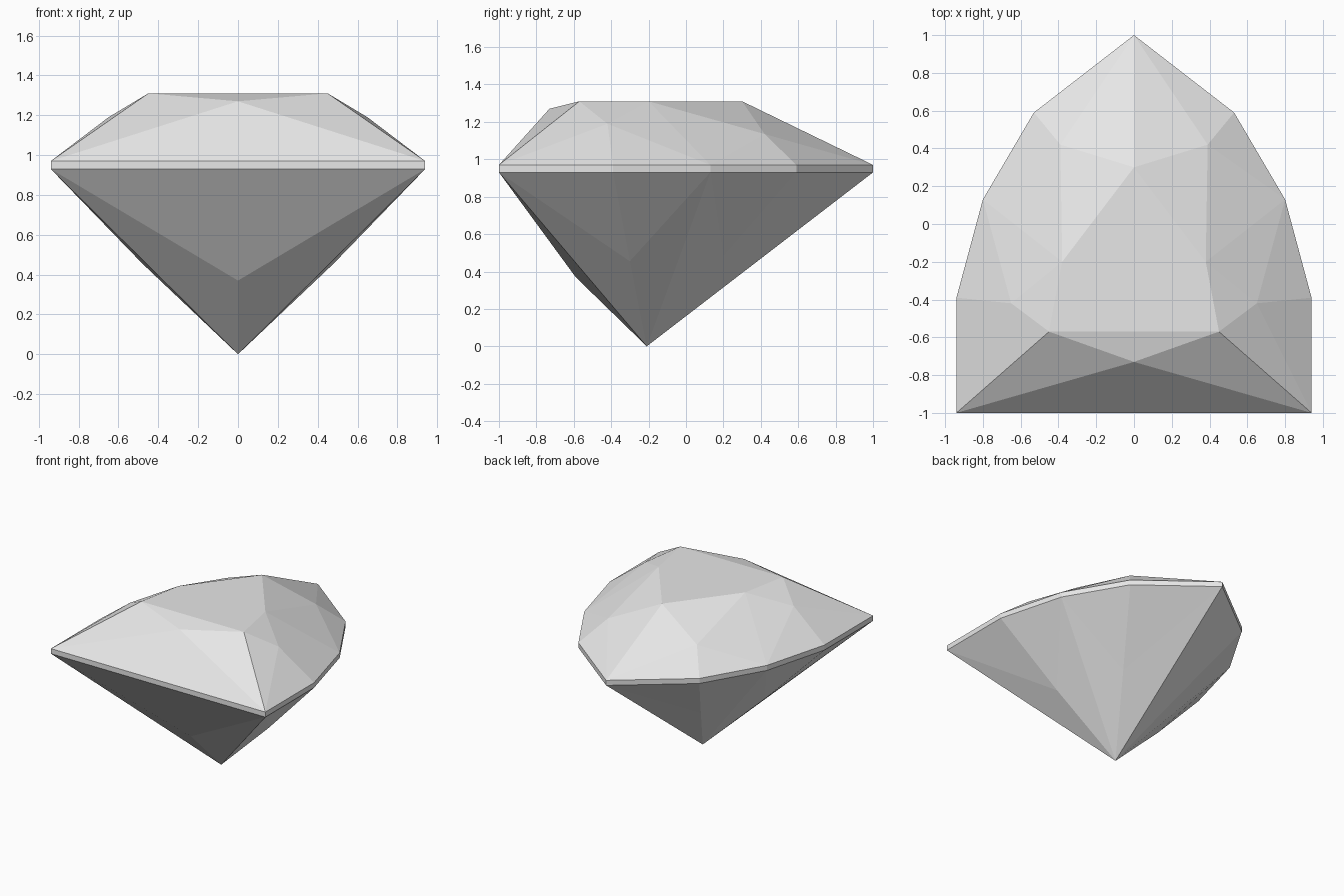
import bpy
import bmesh
import math

cube = bpy.data.objects.get("Cube")
if cube:
    bpy.data.objects.remove(cube, do_unlink=True)

GIRDLE_LOW, GIRDLE_TOP, TABLE_Z = 0.93, 0.97, 1.31

# Half outline (x >= 0): back tip, shoulder, side, hip, front corner, front middle
OUTLINE = [(0, 1), (0.53, 0.59), (0.8, 0.13), (0.94, -0.39), (0.94, -1), (0, -1)]
# Half table: back point, side point, front corner, front middle
TABLE = [(0, 0.3), (0.38, -0.2), (0.45, -0.57), (0, -0.57)]

bm = bmesh.new()


def ring(points, z):
    return [bm.verts.new((x, y, z)) for x, y in points]


def fan(center, rim):
    """Triangles from one facet point to each step along the rim."""
    hub = bm.verts.new(center)
    for a, b in zip(rim, rim[1:]):
        bm.faces.new((hub, a, b))


# Girdle band
low = ring(OUTLINE, GIRDLE_LOW)
top = ring(OUTLINE, GIRDLE_TOP)
for i in range(len(OUTLINE) - 1):
    bm.faces.new((low[i], low[i + 1], top[i + 1], top[i]))

# Table and crown facets
table = ring(TABLE, TABLE_Z)
bm.faces.new(table)
fan((0.39, 0.42, 1.135), [*top[0:3], table[1], table[0], top[0]])
fan((0.65, -0.42, 1.19), [*top[2:5], table[2], table[1], top[2]])
fan((0, -0.73, 1.27), [top[5], top[4], table[2], table[3]])

# Pavilion facets meeting at the bottom point
culet = bm.verts.new((0, -0.21, 0))
fan((0.27, 0.2, 0.48), [culet, *low[0:3], culet])
fan((0.48, -0.3, 0.455), [culet, *low[2:5], culet])
fan((0, -0.59, 0.37), [culet, low[4], low[5]])

# Mirror the half stone, weld the seam and merge coplanar facets
bmesh.ops.mirror(bm, geom=bm.verts[:] + bm.edges[:] + bm.faces[:],
                 axis='X', merge_dist=0.0001)
bmesh.ops.remove_doubles(bm, verts=bm.verts[:], dist=0.0001)
bmesh.ops.dissolve_limit(bm, angle_limit=math.radians(0.1),
                         verts=bm.verts[:], edges=bm.edges[:])
bmesh.ops.recalc_face_normals(bm, faces=bm.faces[:])

mesh = bpy.data.meshes.new("cut_gemstone")
bm.to_mesh(mesh)
bm.free()

# Single pale grey material
grey = bpy.data.materials.new("pale_grey")
grey.use_nodes = True
colour = (0.8, 0.8, 0.8, 1)
grey.diffuse_color = colour
grey.node_tree.nodes["Principled BSDF"].inputs["Base Color"].default_value = colour
mesh.materials.append(grey)

gem = bpy.data.objects.new("cut_gemstone", mesh)
bpy.context.collection.objects.link(gem)
